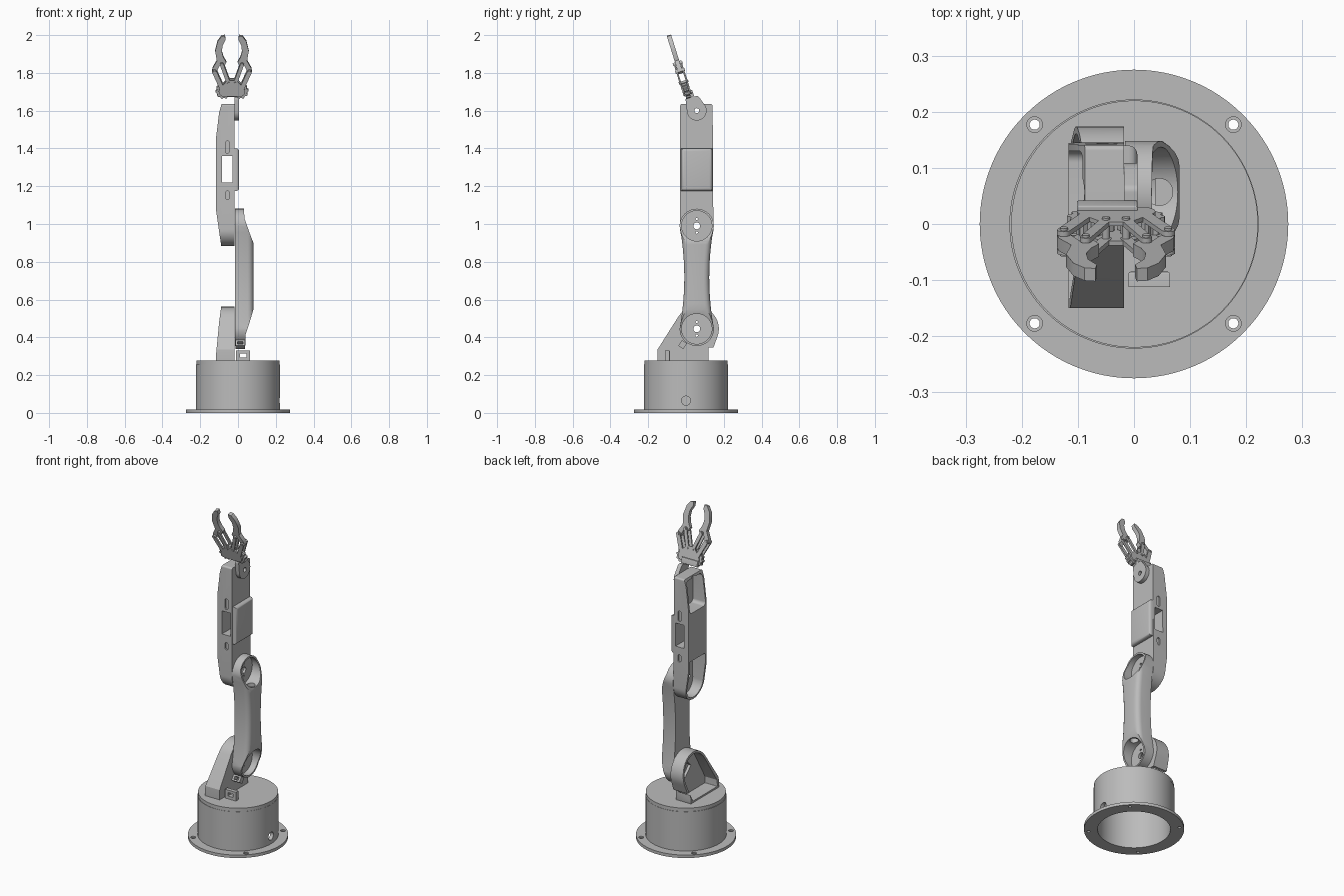
import bpy, bmesh, math
from mathutils import Matrix, Vector
from mathutils.geometry import convex_hull_2d

if "Cube" in bpy.data.objects:
    bpy.data.objects.remove(bpy.data.objects["Cube"])

GREY = (0.5, 0.5, 0.5, 1)
mat = bpy.data.materials.new("plain grey")
mat.use_nodes = True
mat.diffuse_color = GREY
mat.node_tree.nodes["Principled BSDF"].inputs["Base Color"].default_value = GREY
parts = []


def extrude(name, outline, lo, hi, axis="X", bevel=0):
    """Extrude a 2D outline along an axis; the other two axes keep their order."""
    place = {"X": lambda p, d: (d, p[0], p[1]),
             "Y": lambda p, d: (p[0], d, p[1]),
             "Z": lambda p, d: (p[0], p[1], d)}[axis]
    bm = bmesh.new()
    a = [bm.verts.new(place(p, lo)) for p in outline]
    b = [bm.verts.new(place(p, hi)) for p in outline]
    bm.faces.new(a)
    end = bm.faces.new(b)
    for i in range(len(a)):
        j = (i + 1) % len(a)
        bm.faces.new((a[i], a[j], b[j], b[i]))
    bmesh.ops.recalc_face_normals(bm, faces=bm.faces)
    if bevel:
        bmesh.ops.bevel(bm, geom=list(end.edges), offset=bevel, segments=4,
                        profile=0.5, affect="EDGES", clamp_overlap=True)
    me = bpy.data.meshes.new(name)
    bm.to_mesh(me)
    bm.free()
    me.materials.append(mat)
    ob = bpy.data.objects.new(name, me)
    bpy.context.collection.objects.link(ob)
    parts.append(ob)
    return ob


def circle(u, v, r, n=48):
    return [(u + r * math.cos(math.tau * i / n), v + r * math.sin(math.tau * i / n))
            for i in range(n)]


def rect(u0, u1, v0, v1):
    return [(u0, v0), (u1, v0), (u1, v1), (u0, v1)]


def hull(*discs):
    """Outline wrapped tightly around circles (u, v, r)."""
    pts = [Vector(p) for d in discs for p in circle(*d)]
    return [tuple(pts[i]) for i in convex_hull_2d(pts)]


def cut(ob, outline, lo, hi, axis="X"):
    cutter = extrude("cutter", outline, lo, hi, axis)
    parts.remove(cutter)
    mod = ob.modifiers.new("cut", "BOOLEAN")
    mod.operation, mod.object, mod.solver = "DIFFERENCE", cutter, "EXACT"
    bpy.context.view_layer.objects.active = ob
    bpy.ops.object.modifier_apply(modifier=mod.name)
    bpy.data.objects.remove(cutter)


# Base: hollow drum on a screwed flange
drum = extrude("base_drum", circle(0, 0, 0.222, 96), 0.01, 0.256, "Z")
cut(drum, circle(0, 0, 0.2, 96), -0.1, 0.24, "Z")
cut(drum, circle(0, 0.065, 0.024), 0.1, 0.3)
flange = extrude("base_flange", circle(0, 0, 0.275, 96), 0, 0.018, "Z")
cut(flange, circle(0, 0, 0.2, 96), -0.1, 0.1, "Z")
for sx in (-1, 1):
    for sy in (-1, 1):
        cut(flange, circle(0.177 * sx, 0.177 * sy, 0.009), -0.1, 0.1, "Z")
        cut(flange, circle(0.177 * sx, 0.177 * sy, 0.014), 0.011, 0.1, "Z")
extrude("turntable", circle(0.001, 0, 0.22, 96), 0.256, 0.277, "Z")

# Shoulder bracket: cup open to -x
SY, SZ, EZ = 0.057, 0.445, 0.99
bracket = extrude("shoulder_bracket",
                  hull((SY, SZ, 0.117), (-0.149, 0.336, 0.001), (-0.149, 0.277, 0.001),
                       (0.119, 0.277, 0.001)), -0.117, -0.018)
cut(bracket, rect(0.12, 0.3, 0.2, 0.347), -0.2, 0.1)
cut(bracket, hull((SY, SZ, 0.104), (-0.13, 0.325, 0.003), (-0.13, 0.29, 0.003),
                  (0.1, 0.29, 0.003)), -0.2, -0.034)
cut(bracket, circle(SY, SZ, 0.055, 4), -0.2, 0.1)
cut(bracket, [(-0.117, 0.3), (-0.1, 0.48), (-0.088, 0.57), (-0.2, 0.57), (-0.2, 0.3)],
    -0.3, 0.3, "Y")

# Cable clips beside the bracket
clip = extrude("lower_clip", rect(-0.01, 0.064, 0.275, 0.33), -0.112, -0.085, "Y", 0.004)
cut(clip, rect(0.01, 0.045, 0.294, 0.315), -0.3, 0.3, "Y")
clip = extrude("upper_clip", rect(-0.026, 0.026, -0.018, 0.018), -0.016, 0.016, "Y")
cut(clip, rect(-0.014, 0.014, -0.009, 0.009), -0.1, 0.1, "Y")
clip.matrix_world = Matrix.Translation((0.012, -0.018, 0.362)) @ Matrix.Rotation(-0.6, 4, "X")

# Lower arm: waisted beam with a round cup at each end, open to +x
R, MID, HALF = 0.091, (SZ + EZ) / 2, (EZ - SZ) / 2
side = []
for i in range(17):
    a = math.pi * i / 16
    side.append((SY + R * math.cos(a), EZ + R * math.sin(a)))
for i in range(1, 16):
    t = 1 - 2 * i / 16
    side.append((SY - 0.066 - 0.025 * t ** 2, MID + HALF * t))
outline = side + [(2 * SY - y, 2 * MID - z) for y, z in side]
arm = extrude("lower_arm", outline, -0.016, 0.081, "X", 0.03)
cut(arm, [(0.082, 0.9), (0.066, 0.94), (0.034, 1.03), (0.026, 1.2), (0.2, 1.2), (0.2, 0.9)],
    -0.3, 0.3, "Y")
cut(arm, [(0.082, 0.55), (0.068, 0.5), (0.04, 0.415), (0.034, 0.2), (0.2, 0.2), (0.2, 0.55)],
    -0.3, 0.3, "Y")
for z in (SZ, EZ):
    cut(arm, circle(SY, z, 0.08), 0.0, 0.2)
    cut(arm, circle(SY, z, 0.018), -0.1, 0.1)
    for s in (-1, 1):
        cut(arm, circle(SY, z + 0.036 * s, 0.006, 12), -0.1, 0.1)
cut(arm, circle(0.045, SY, 0.024), 0.45, 0.95, "Z")

# Forearm: box with two pockets open to -x and a window through the middle
forearm = extrude("forearm",
                  hull((SY, 0.971, 0.088), (-0.021, 1.625, 0.01), (0.131, 1.625, 0.01)),
                  -0.117, -0.018)
cut(forearm, hull((SY, 0.971, 0.076), (-0.008, 1.13, 0.01), (0.122, 1.13, 0.01)), -0.2, -0.032)
cut(forearm, hull((0.0, 1.45, 0.02), (0.11, 1.45, 0.02), (0.0, 1.6, 0.02), (0.11, 1.6, 0.02)),
    -0.2, -0.032)
cut(forearm, circle(SY, EZ, 0.055, 4), -0.2, 0.1)
cut(forearm, circle(SY, 1.6, 0.03), -0.2, 0.1)
cut(forearm, [(-0.08, 1.66), (-0.1, 1.59), (-0.117, 1.45), (-0.3, 1.45), (-0.3, 1.66)],
    -0.3, 0.3, "Y")
cut(forearm, [(-0.085, 0.86), (-0.1, 0.96), (-0.117, 1.08), (-0.3, 1.08), (-0.3, 0.86)],
    -0.3, 0.3, "Y")
sleeve = extrude("forearm_sleeve", rect(-0.026, 0.14, 1.175, 1.4), -0.112, 0.006, "X", 0.016)
for ob in (forearm, sleeve):
    cut(ob, rect(-0.086, -0.03, 1.22, 1.36), -0.3, 0.3, "Y")
    for lo, hi in ((1.385, 1.43), (1.14, 1.165)):
        slot = hull((-0.056, lo, 0.01), (-0.056, hi, 0.01))
        cut(ob, slot, -0.1, -0.02, "Y")
        cut(ob, slot, 0.135, 0.3, "Y")

# Wrist plate
wrist = extrude("wrist_plate", hull((SY, 1.6, 0.052), (0.012, 1.658, 0.014),
                                    (0.058, 1.662, 0.015)), -0.018, 0.006)
cut(wrist, circle(SY, 1.6, 0.013), -0.1, 0.1)

# Gripper: drawn upright, then tilted forward
first = len(parts)
GEAR, ELBOW, PIVOT, KNUCKLE = (0.045, 0.027), (0.093, 0.137), (0.018, 0.075), (0.054, 0.178)


def bar(name, p, q, r, lo, hi):
    return extrude(name, hull((*p, r), (*q, r)), lo, hi, "Y")


for tag, w in (("front", -0.022), ("back", 0.014)):
    extrude(tag + "_palm_plate", hull((-0.045, 0.027, 0.025), (0.045, 0.027, 0.025),
                                      (-0.02, 0.078, 0.012), (0.02, 0.078, 0.012)),
            w, w + 0.008, "Y")
extrude("wrist_mount", rect(-0.07, 0.038, -0.012, 0.022), 0.014, 0.03, "Y", 0.003)
claw = [(0.088, 0.122), (0.105, 0.133), (0.102, 0.155), (0.08, 0.195), (0.089, 0.25),
        (0.076, 0.303), (0.056, 0.331), (0.037, 0.335), (0.034, 0.312), (0.05, 0.28),
        (0.053, 0.245), (0.045, 0.215), (0.03, 0.188), (0.04, 0.168), (0.066, 0.168)]
for tag, s in (("right", -1), ("left", 1)):
    g, e, p, k = [(s * u, v) for u, v in (GEAR, ELBOW, PIVOT, KNUCKLE)]
    teeth = [(g[0] + r * math.cos(a), g[1] + r * math.sin(a))
             for i in range(40)
             for a, r in [(math.tau * i / 40, 0.042 if i % 4 < 2 else 0.036)]]
    gear = extrude(tag + "_gear", teeth, -0.013, 0.013, "Y")
    cut(gear, circle(*g, 0.008, 16), -0.1, 0.1, "Y")
    extrude(tag + "_finger", [(s * u, v) for u, v in claw], -0.012, 0.012, "Y")
    for face, w in (("front", -0.022), ("back", 0.013)):
        bar(f"{tag}_{face}_outer_link", g, e, 0.012, w, w + 0.009)
        bar(f"{tag}_{face}_inner_link", p, k, 0.01, w, w + 0.009)
    for joint, c in (("elbow", e), ("pivot", p), ("knuckle", k)):
        extrude(f"{tag}_{joint}_pin", circle(*c, 0.007, 16), -0.026, 0.026, "Y")
tilt = Matrix.Translation((-0.032, 0.01, 1.68)) @ Matrix.Rotation(math.radians(17.5), 4, "X")
for ob in parts[first:]:
    ob.matrix_world = tilt

# Smooth the round surfaces, keep the corners sharp
bpy.ops.object.select_all(action="DESELECT")
for ob in parts:
    ob.select_set(True)
bpy.context.view_layer.objects.active = parts[0]
bpy.ops.object.shade_smooth_by_angle(angle=math.radians(30))
